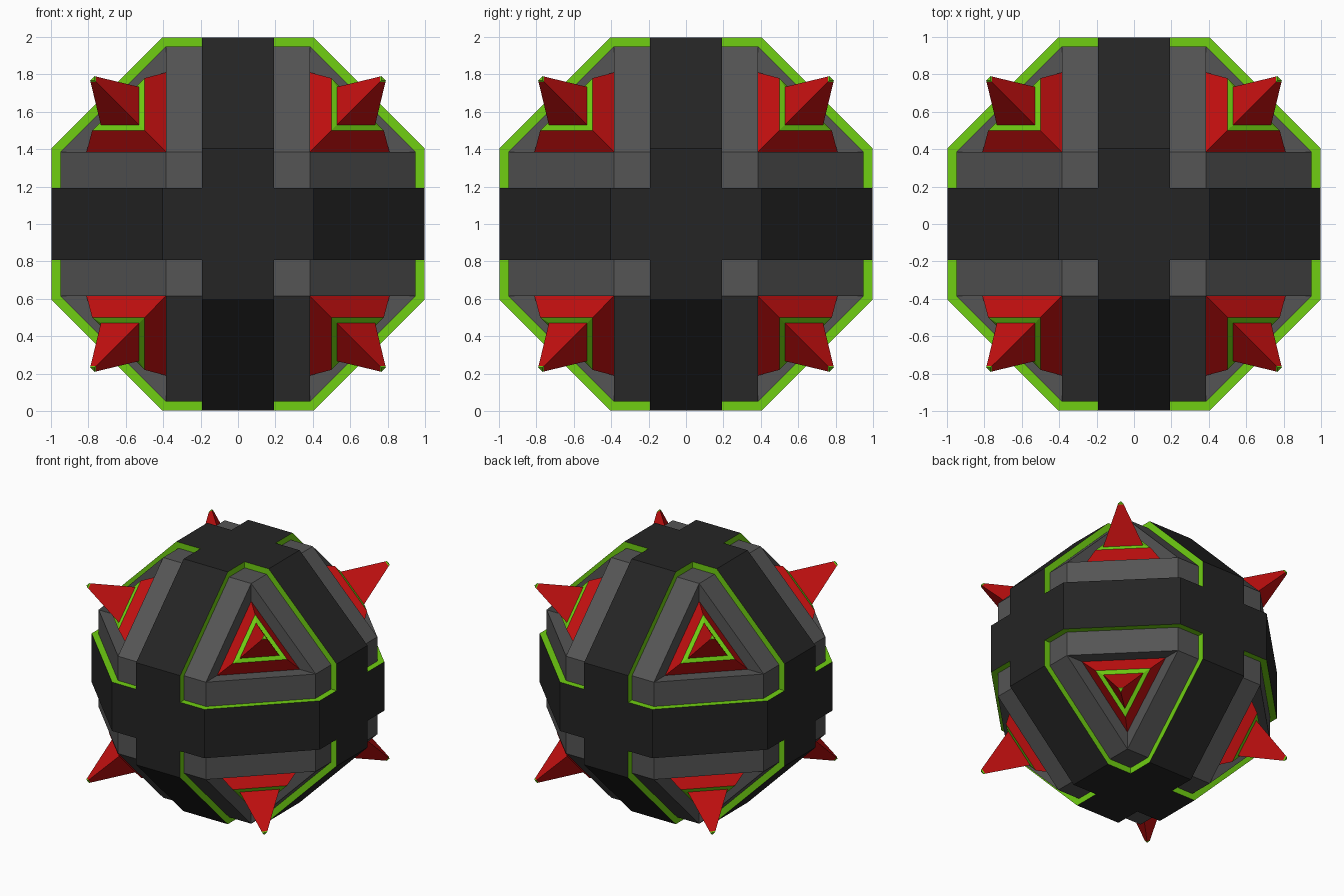
import bpy, bmesh, math
from itertools import product, permutations
from mathutils import Vector

if "Cube" in bpy.data.objects:
    bpy.data.objects.remove(bpy.data.objects["Cube"])


def material(name, rgb):
    m = bpy.data.materials.new(name)
    m.diffuse_color = (*rgb, 1)
    m.use_nodes = True
    m.node_tree.nodes["Principled BSDF"].inputs["Base Color"].default_value = m.diffuse_color
    return m


BLACK = material("black", (0.018, 0.018, 0.018))
GRAY = material("dark gray", (0.09, 0.09, 0.09))
RED = material("red", (0.55, 0.005, 0.005))
GREEN = material("lime green", (0.16, 0.62, 0.006))
SIGNS = list(product((-1, 1), repeat=3))


def finish(bm, name, mats):
    me = bpy.data.meshes.new(name)
    bm.normal_update()
    bm.to_mesh(me)
    bm.free()
    for m in mats:
        me.materials.append(m)
    ob = bpy.data.objects.new(name, me)
    ob.location.z = 1          # ball centre sits one unit above the ground
    bpy.context.collection.objects.link(ob)
    return ob


def add_face(bm, pts, out, mat=0):
    """Face wound so that its normal points along 'out'."""
    f = bm.faces.new([bm.verts.new(p) for p in pts])
    f.normal_update()
    if f.normal.dot(out) < 0:
        f.normal_flip()
    f.material_index = mat


def triangle(s, c, a):
    """Triangle across an octant's diagonal: centre c, size a."""
    return [Vector([s[k] * (c + 2 * a if k == i else c - a) for k in range(3)])
            for i in range(3)]


def corner_part(name, mat, lower, upper, cap=False):
    """Sloped triangular collar between two levels, in all eight octants."""
    bm = bmesh.new()
    for s in SIGNS:
        lo, hi, axis = triangle(s, *lower), triangle(s, *upper), Vector(s)
        if cap:
            add_face(bm, hi, axis)
        for i in range(3):
            j = (i + 1) % 3
            add_face(bm, [lo[i], lo[j], hi[j], hi[i]], axis)
    bmesh.ops.remove_doubles(bm, verts=bm.verts, dist=1e-5)
    return finish(bm, name, [mat])


# Gray faceted ball with its eight corner triangles left open
R, E = 0.95, 0.385
bm = bmesh.new()
for s in SIGNS:
    for p in set(permutations((E, E, R))):
        bm.verts.new([a * b for a, b in zip(s, p)])
bmesh.ops.convex_hull(bm, input=bm.verts)
bm.normal_update()
bmesh.ops.dissolve_limit(bm, angle_limit=0.02, verts=bm.verts, edges=bm.edges)
bm.normal_update()
bmesh.ops.delete(bm, geom=[f for f in bm.faces if min(map(abs, f.normal)) > 0.4],
                 context='FACES_ONLY')
finish(bm, "faceted_shell", [GRAY])

# Three raised octagonal bands: black tread, green side walls
W = 0.193


def octagon(r, e):
    return [(r, e), (e, r), (-e, r), (-r, e), (-r, -e), (-e, -r), (e, -r), (r, -e)]


for axis, label in enumerate(("side_band", "front_band", "waist_band")):
    def place(p, h):
        v = [p[0], p[1]]
        v.insert(axis, h)
        return Vector(v)
    bm = bmesh.new()
    outer, inner = octagon(0.998, 0.404), octagon(0.945, 0.383)
    for i in range(8):
        j = (i + 1) % 8
        tread = [place(outer[i], -W), place(outer[j], -W),
                 place(outer[j], W), place(outer[i], W)]
        add_face(bm, tread, sum(tread, Vector()))
        for h in (-W, W):
            add_face(bm, [place(outer[i], h), place(outer[j], h),
                          place(inner[j], h), place(inner[i], h)],
                     place((0, 0), h), 1)
    bmesh.ops.remove_doubles(bm, verts=bm.verts, dist=1e-5)
    finish(bm, label, [BLACK, GREEN])

# Corner details: recess, red frame, green trim, spike and its tip
base, top, foot = (0.5267, 0.1417), (0.593, 0.0935), (0.597, 0.068)
neck, tip = (0.768, 0.010), (0.774, 0.008)
corner_part("recess_walls", GRAY, ((R + 2 * E) / 3, (R - E) / 3), base)
corner_part("red_frames", RED, base, top)
corner_part("green_trims", GREEN, top, foot)
corner_part("spikes", RED, foot, neck)
corner_part("spike_tips", GREEN, neck, tip, cap=True)
